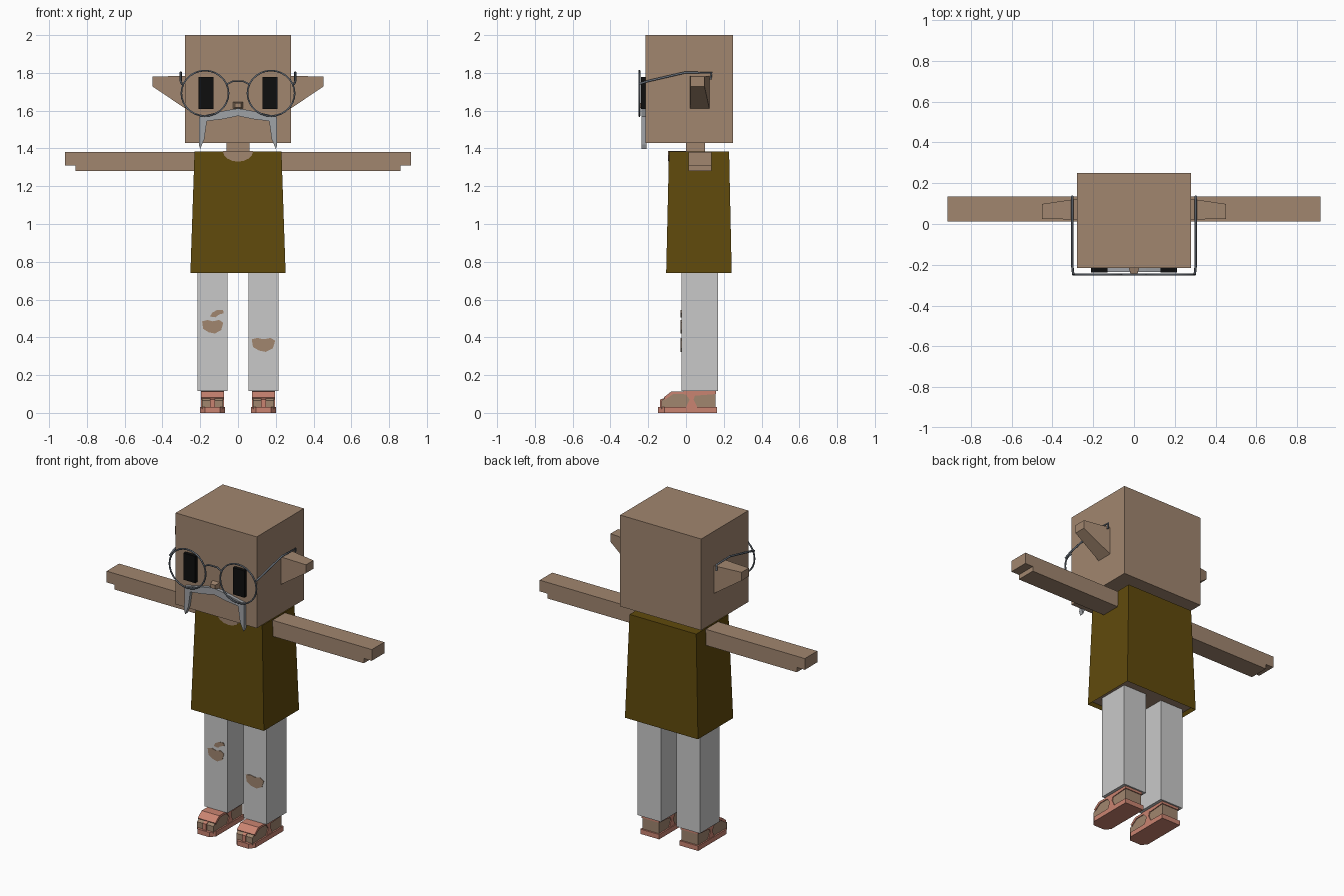
import bpy
import bmesh
from math import cos, sin, pi

if "Cube" in bpy.data.objects:
    bpy.data.objects.remove(bpy.data.objects["Cube"], do_unlink=True)


def make_material(name, srgb):
    """Flat colour given as 8-bit sRGB."""
    mat = bpy.data.materials.new(name)
    colour = [((c / 255 + 0.055) / 1.055) ** 2.4 for c in srgb] + [1]
    mat.diffuse_color = colour
    mat.use_nodes = True
    node = mat.node_tree.nodes["Principled BSDF"]
    node.inputs["Base Color"].default_value = colour
    node.inputs["Roughness"].default_value = 0.9
    return mat


SKIN = make_material("skin", (161, 134, 111))
OLIVE = make_material("olive cloth", (96, 74, 12))
PALE = make_material("pale trousers", (201, 201, 201))
SALMON = make_material("salmon sandal", (202, 132, 113))
BLACK = make_material("black", (14, 14, 14))
GREY = make_material("grey hair", (160, 163, 167))
STEEL = make_material("steel wire", (104, 112, 122))


def add_mesh(name, mesh, mat):
    obj = bpy.data.objects.new(name, mesh)
    mesh.materials.clear()
    mesh.materials.append(mat)
    bpy.context.collection.objects.link(obj)
    return obj


def loft(name, loop_a, loop_b, mat):
    """Closed solid between two loops with the same number of points."""
    bm = bmesh.new()
    a = [bm.verts.new(p) for p in loop_a]
    b = [bm.verts.new(p) for p in loop_b]
    bm.faces.new(a)
    bm.faces.new(b)
    for i in range(len(a)):
        j = (i + 1) % len(a)
        bm.faces.new((a[i], a[j], b[j], b[i]))
    bmesh.ops.recalc_face_normals(bm, faces=bm.faces)
    mesh = bpy.data.meshes.new(name)
    bm.to_mesh(mesh)
    bm.free()
    return add_mesh(name, mesh, mat)


def prism(name, points, axis, lo, hi, mat):
    """Extrude a 2D outline along x, y or z."""
    def place(p, d):
        p = list(p)
        p.insert("xyz".index(axis), d)
        return p
    return loft(name, [place(p, lo) for p in points], [place(p, hi) for p in points], mat)


def rect(u0, u1, v0, v1):
    return [(u0, v0), (u1, v0), (u1, v1), (u0, v1)]


def box(name, x, y, z, mat):
    return prism(name, rect(*x, *y), "z", *z, mat)


def wire(name, points, radius, mat, closed=False):
    """Round wire through points, turned into a mesh."""
    curve = bpy.data.curves.new(name, "CURVE")
    curve.dimensions = "3D"
    curve.bevel_depth = radius
    curve.bevel_resolution = 1
    curve.use_fill_caps = True
    spline = curve.splines.new("POLY")
    spline.points.add(len(points) - 1)
    for sp, p in zip(spline.points, points):
        sp.co = (*p, 1)
    spline.use_cyclic_u = closed
    temp = bpy.data.objects.new(name + "_path", curve)
    bpy.context.collection.objects.link(temp)
    bpy.context.view_layer.update()
    mesh = bpy.data.meshes.new_from_object(temp.evaluated_get(bpy.context.evaluated_depsgraph_get()))
    bpy.data.objects.remove(temp, do_unlink=True)
    return add_mesh(name, mesh, mat)


# Head and neck
box("head", (-0.28, 0.28), (-0.215, 0.25), (1.43, 2.0), SKIN)
box("neck", (-0.06, 0.06), (0.0, 0.1), (1.36, 1.45), SKIN)

# Nose, narrower at the tip
loft("nose", [(x, -0.21, z) for x, z in rect(-0.027, 0.027, 1.61, 1.648)],
     [(x, -0.248, z) for x, z in rect(-0.016, 0.016, 1.616, 1.64)], SKIN)

# Drooping moustache
half = [(0, 1.612), (0.06, 1.602), (0.205, 1.57), (0.207, 1.42), (0.2, 1.397),
        (0.178, 1.45), (0.165, 1.545), (0.08, 1.555), (0, 1.572)]
outline = half + [(-x, z) for x, z in half[-2:0:-1]]
prism("moustache", outline, "y", -0.235, -0.21, GREY)

# Shirt, flared to an open hem with the body showing inside
shirt = loft("shirt", [(x, y, 0.74) for x, y in rect(-0.252, 0.252, -0.105, 0.242)],
             [(x, y, 1.385) for x, y in rect(-0.23, 0.23, -0.09, 0.228)], OLIVE)
shirt.data.materials.append(SKIN)
bm = bmesh.new()
bm.from_mesh(shirt.data)
bottom = min(bm.faces, key=lambda f: f.calc_center_median().z)
bmesh.ops.inset_region(bm, faces=[bottom], thickness=0.018)
bmesh.ops.translate(bm, verts=bottom.verts, vec=(0, 0, 0.02))
bottom.material_index = 1
bm.to_mesh(shirt.data)
bm.free()

# Scooped neckline
scoop = [(0.08 * cos(pi + pi * i / 8), 1.386 + 0.056 * sin(pi + pi * i / 8)) for i in range(9)]
prism("neckline", scoop, "y", -0.095, 0.0, SKIN)

# Parts that repeat on each side
for side, s in (("left", 1), ("right", -1)):
    # Arm with a short thumb step under the fingertips
    arm = [(0.2, 1.28), (0.86, 1.28), (0.86, 1.31), (0.915, 1.31), (0.915, 1.38), (0.2, 1.38)]
    prism(side + "_arm", [(s * x, z) for x, z in arm], "y", 0.012, 0.135, SKIN)

    # Pointed ear
    loft(side + "_ear", [(s * 0.27, y, z) for y, z in rect(0.022, 0.125, 1.605, 1.785)],
         [(s * 0.452, y, z) for y, z in rect(0.025, 0.098, 1.728, 1.78)], SKIN)

    # Eye
    box(side + "_eye", (s * 0.13, s * 0.21), (-0.237, -0.21), (1.61, 1.777), BLACK)

    # Spectacle rim and temple
    rim = [(s * 0.175 + 0.125 * cos(2 * pi * i / 28), -0.247, 1.692 + 0.12 * sin(2 * pi * i / 28))
           for i in range(28)]
    wire(side + "_lens_rim", rim, 0.005, STEEL, closed=True)
    wire(side + "_temple", [(s * 0.298, -0.247, 1.742), (s * 0.303, -0.2, 1.757), (s * 0.303, 0, 1.803),
                            (s * 0.303, 0.135, 1.8), (s * 0.303, 0.13, 1.765)], 0.006, STEEL)

    # Trouser leg
    c = s * 0.135
    box(side + "_trouser_leg", (c - 0.08, c + 0.08), (-0.025, 0.17), (0.115, 0.77), PALE)

    # Bare foot
    foot = [(-0.13, 0.02), (0.155, 0.02), (0.155, 0.13), (0.0, 0.13), (0.0, 0.105),
            (-0.075, 0.105), (-0.13, 0.065)]
    prism(side + "_foot", foot, "x", c - 0.056, c + 0.056, SKIN)

    # Sandal sole with clipped toe corners
    sole = [(c - 0.065, 0.165), (c - 0.065, -0.115), (c - 0.04, -0.147),
            (c + 0.04, -0.147), (c + 0.065, -0.115), (c + 0.065, 0.165)]
    prism(side + "_sole", sole, "z", 0, 0.03, SALMON)

    # Sandal straps, each wrapped over the foot
    instep = [(0.0, 0.03), (0.06, 0.03), (0.04, 0.07), (0.055, 0.117), (-0.015, 0.117), (0.02, 0.07)]
    ankle = [(-0.01, 0.098), (0.06, 0.092), (0.16, 0.1), (0.16, 0.117), (-0.01, 0.117)]
    toe = [(-0.11, 0.07), (-0.068, 0.1), (0.0, 0.1), (0.0, 0.113), (-0.078, 0.113), (-0.118, 0.082)]
    for label, strap in (("instep", instep), ("ankle", ankle), ("toe", toe)):
        prism(f"{side}_{label}_strap", strap, "x", c - 0.061, c + 0.061, SALMON)
    toe_post = [(-0.138, 0.03), (-0.125, 0.03), (-0.11, 0.08), (-0.138, 0.07)]
    prism(side + "_toe_post", toe_post, "x", c - 0.012, c + 0.012, SALMON)

# Spectacle bridge
wire("bridge", [(-0.058, -0.247, 1.74), (-0.03, -0.247, 1.755), (0.03, -0.247, 1.755),
                (0.058, -0.247, 1.74)], 0.005, STEEL)

# Torn patches on the trousers: a flat-topped tear and a small one
tear = [(-1, 0.8), (-0.5, 1), (0, 0.8), (0.6, 1), (1, 0.6), (0.8, -0.5), (0.2, -1), (-0.4, -0.8), (-0.9, -0.3)]
sliver = [(-1, -0.8), (-0.7, 0.2), (0, 0.9), (0.9, 1), (1, 0.1), (0.3, -0.3), (-0.2, -1)]
for name, shape, x, z, w, h in (("right_knee_tear", tear, -0.134, 0.456, 0.056, 0.036),
                                ("right_small_tear", sliver, -0.112, 0.526, 0.036, 0.02),
                                ("left_knee_tear", tear, 0.135, 0.36, 0.062, 0.037)):
    prism(name, [(x + w * u, z + h * v) for u, v in shape], "y", -0.028, -0.022, SKIN)
